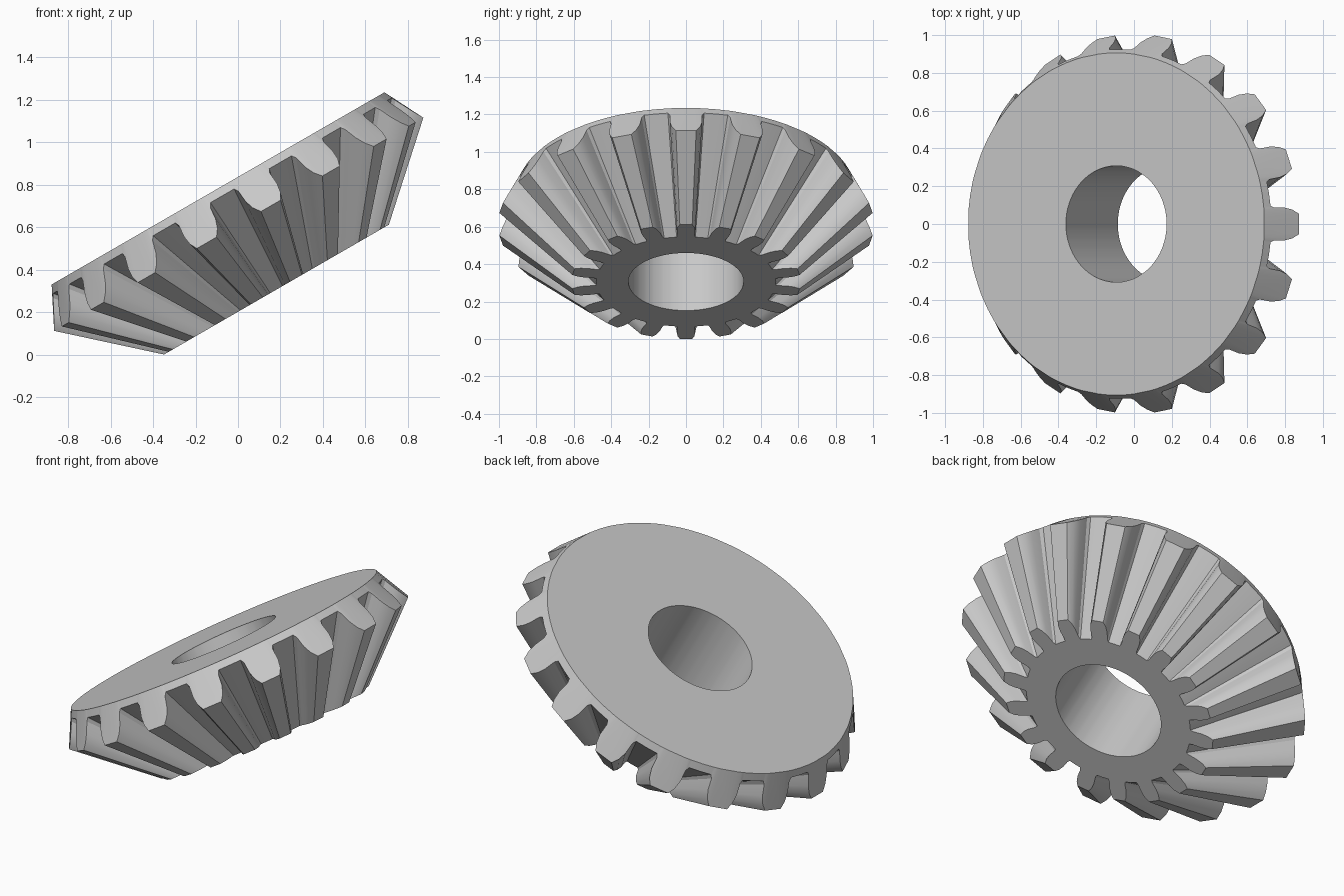
import bpy, bmesh, math
from mathutils import Matrix, Vector

cube = bpy.data.objects.get("Cube")
if cube:
    bpy.data.objects.remove(cube)

TEETH = 18
PITCH = 2 * math.pi / TEETH
BORE, RIM, DEPTH = 0.308, 0.906, 0.55

# Half of one tooth: (angle from tooth centre, height from root 0 to tip 1)
half = [(PITCH / 2, 0), (0.105, 0), (0.093, 0.12), (0.090, 0.5), (0.077, 0.78), (0.054, 1)]
tooth = [(-a, h) for a, h in half] + [(a, h) for a, h in reversed(half[1:])]
profile = [(i * PITCH + a, h) for i in range(TEETH) for a, h in tooth]


def lerp(a, b, t):
    return a + (b - a) * t


def ring(bm, shape):
    """Loop of vertices; shape maps tooth height to (radius, depth)."""
    verts = []
    for a, h in profile:
        r, d = shape(h)
        verts.append(bm.verts.new(Vector((r * math.cos(a), r * math.sin(a), -d))))
    return verts


bm = bmesh.new()
loops = [
    ring(bm, lambda h: (BORE, 0)),                                       # bore, top
    ring(bm, lambda h: (RIM, 0)),                                        # back disc rim
    ring(bm, lambda h: (lerp(0.925, 1.005, h), lerp(0.04, 0.195, h))),   # large tooth ends
    ring(bm, lambda h: (lerp(0.48, 0.612, h), DEPTH)),                   # small tooth ends
    ring(bm, lambda h: (BORE, DEPTH)),                                   # bore, bottom
]

# Skin the loops into a closed body with a through hole
n = len(profile)
for k, loop in enumerate(loops):
    nxt = loops[(k + 1) % len(loops)]
    for i in range(n):
        j = (i + 1) % n
        bm.faces.new((loop[i], loop[j], nxt[j], nxt[i]))
bmesh.ops.recalc_face_normals(bm, faces=bm.faces)

# Lean the gear over so that it rests on its lowest tooth
tilt = Matrix.Translation((-0.094, 0, 0.782)) @ Matrix.Rotation(math.radians(-30), 4, 'Y')
bm.transform(tilt)

mesh = bpy.data.meshes.new("bevel_gear")
bm.to_mesh(mesh)
bm.free()
gear = bpy.data.objects.new("bevel_gear", mesh)
bpy.context.collection.objects.link(gear)

# Plain grey metal
grey = bpy.data.materials.new("light_grey")
grey.use_nodes = True
color = (0.58, 0.58, 0.58, 1)
grey.diffuse_color = color
grey.node_tree.nodes["Principled BSDF"].inputs["Base Color"].default_value = color
mesh.materials.append(grey)

bpy.ops.object.select_all(action='DESELECT')
gear.select_set(True)
bpy.context.view_layer.objects.active = gear
bpy.ops.object.shade_smooth_by_angle(angle=math.radians(25))
